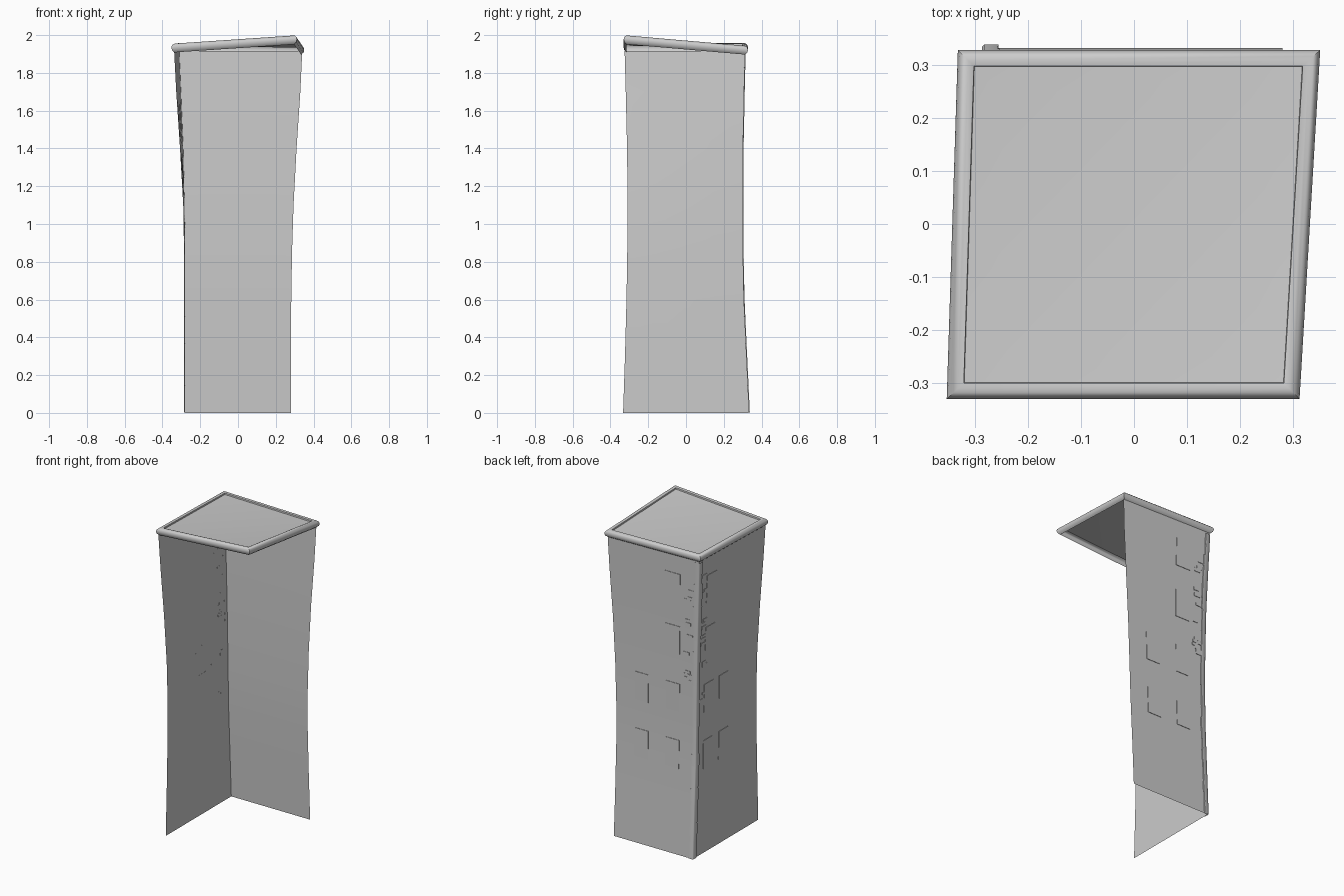
import bpy, random
from mathutils import Vector

if "Cube" in bpy.data.objects:
    bpy.data.objects.remove(bpy.data.objects["Cube"])

random.seed(4)

# Plan corners (front-left, back-left, back-right) at rising heights
LEVELS = [
    (0.00, (-.28, -.333), (-.28, .332), (.28, .332)),
    (0.30, (-.28, -.323), (-.28, .318), (.28, .318)),
    (0.60, (-.28, -.315), (-.28, .304), (.282, .304)),
    (0.85, (-.282, -.311), (-.28, .299), (.286, .299)),
    (1.10, (-.290, -.309), (-.283, .298), (.294, .298)),
    (1.40, (-.307, -.312), (-.290, .299), (.310, .299)),
    (1.70, (-.327, -.319), (-.302, .305), (.330, .305)),
    (1.915, (-.338, -.325), (-.311, .310), (.340, .310)),
]


def corners(z):
    """Wall corners at height z."""
    for a, b in zip(LEVELS, LEVELS[1:]):
        if z <= b[0]:
            break
    t = min(1, (z - a[0]) / (b[0] - a[0]))
    return [Vector((*p, z)).lerp(Vector((*q, z)), t) for p, q in zip(a[1:], b[1:])]


def on_wall(side, u, z, out=0):
    """Point on a wall; u is 0 at the shared back-left corner, 1 at the far end."""
    fl, bl, br = corners(z)
    p = bl.lerp(br if side == "back" else fl, u)
    return p + (Vector((0, out, 0)) if side == "back" else Vector((-out, 0, 0)))


def make(name, verts, faces, smooth=True):
    me = bpy.data.meshes.new(name)
    me.from_pydata([tuple(v) for v in verts], [], faces)
    me.validate()
    ob = bpy.data.objects.new(name, me)
    bpy.context.collection.objects.link(ob)
    if smooth:
        bpy.ops.object.select_all(action='DESELECT')
        bpy.context.view_layer.objects.active = ob
        ob.select_set(True)
        bpy.ops.object.shade_smooth_by_angle(angle=0.8)
    return ob


def grid(name, rows, closed=False):
    """Skin a list of equally long point rows with quads."""
    n = len(rows[0])
    faces = [(r * n + i, r * n + (i + 1) % n, (r + 1) * n + (i + 1) % n, (r + 1) * n + i)
             for r in range(len(rows) - 1) for i in range(n if closed else n - 1)]
    return make(name, [p for row in rows for p in row], faces)


def panels(name, items, out):
    """Thin raised tiles (front and four edges) given as (side, u, z, width, height)."""
    V, F = [], []
    for side, u, z, w, h in items:
        s = len(V)
        for o in (0, out):
            for du, dz in ((-1, -1), (1, -1), (1, 1), (-1, 1)):
                V.append(on_wall(side, u + du * w / 2, z + dz * h / 2, o))
        F.append((s + 4, s + 5, s + 6, s + 7))
        F += [(s + i, s + (i + 1) % 4, s + 4 + (i + 1) % 4, s + 4 + i) for i in range(4)]
    make(name, V, F, smooth=False)


# Two curved walls meeting at the back-left corner; the other sides stay open
zs = [lv[0] for lv in LEVELS]
for side in ("back", "left"):
    sgn = 1 if side == "left" else -1
    grid(side + "_wall", [[on_wall(side, i / 4, z) for i in range(5)][::sgn] for z in zs])

# Windows: two columns on the lower floors, one above
wins = []
for side, cols, w in (("back", (.29, .68), .17), ("left", (.2, .45), .15)):
    for z in (.63, .99):
        wins += [(side, u, z, w, .18) for u in cols]
    wins += [(side, cols[0], z, w, .18) for z in (1.36, 1.70)]
panels("windows", wins, .003)

# Loose exposed bricks near the corner and the upper floors
bricks = []
for side in ("back", "left"):
    for k in range(12):
        z = random.uniform(.95, 1.8)
        bricks.append((side, random.uniform(.07, .13), z, .07, .018))
        if k % 3 == 0:
            bricks.append((side, random.uniform(.09, .13), z + .022, .06, .018))
panels("exposed_bricks", bricks, .003)

# Corner strip of slightly uneven stones wrapping the corner
rows = []
n = 26
for k in range(n):
    w = .045 + random.uniform(-.007, .007)
    for z in (1.9 * k / n + .001, 1.9 * (k + 1) / n):
        bl = on_wall("back", 0, z)
        rows.append([on_wall("back", w, z), on_wall("back", w, z, .006),
                     bl + Vector((-.003, .006, 0)), bl + Vector((-.006, .003, 0)),
                     on_wall("left", w, z, .006), on_wall("left", w, z)])
grid("corner_strip", rows)

# Tilted roof: rounded rim around a shallow sunken deck, open underneath
ROOF = [Vector(p) for p in ((-.353, -.33, 1.955), (.312, -.33, 2.0),
                            (.351, .328, 1.943), (-.332, .328, 1.957))]
mid = sum(ROOF, Vector()) / 4


def ring(inset, drop):
    k = 1 - inset / .335
    return [mid + (p - mid) * k - Vector((0, 0, drop)) for p in ROOF]


profile = [(.016, .047), (.004, .036), (0, .022), (.003, .010), (.012, .002),
           (.020, 0), (.031, .003), (.032, .012)]
grid("roof_rim", [ring(*p) for p in profile], closed=True)
deck = [ring(.032, .012), ring(.09, .014)]
make("roof_deck", deck[0] + deck[1],
     [(i, (i + 1) % 4, 4 + (i + 1) % 4, 4 + i) for i in range(4)] + [(4, 5, 6, 7)])
